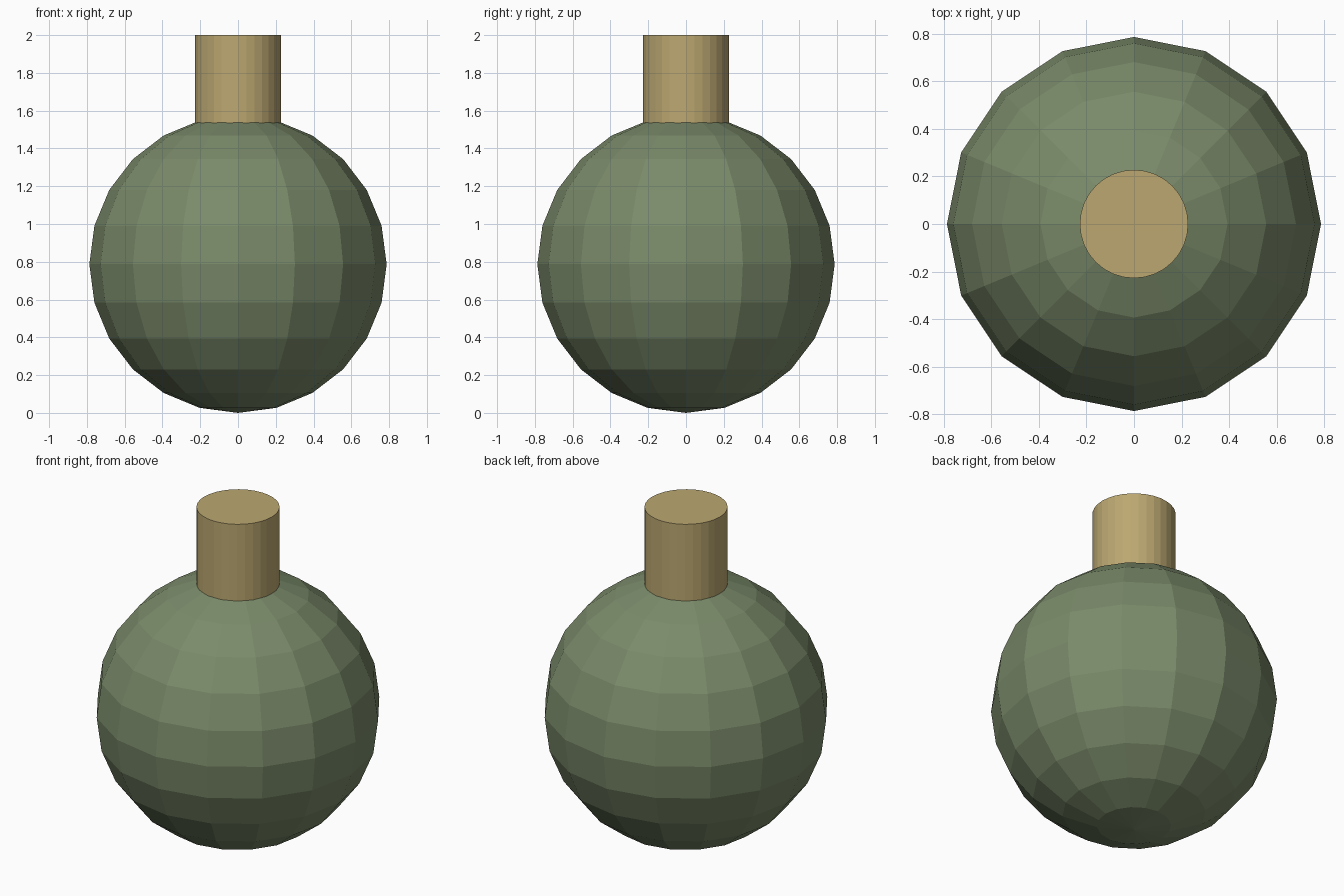
import bpy

if "Cube" in bpy.data.objects:
    bpy.data.objects.remove(bpy.data.objects["Cube"])


def material(name, rgb):
    mat = bpy.data.materials.new(name)
    mat.diffuse_color = (*rgb, 1.0)
    mat.use_nodes = True
    mat.node_tree.nodes["Principled BSDF"].inputs["Base Color"].default_value = mat.diffuse_color
    return mat


def finish(name, mat):
    obj = bpy.context.object
    obj.name = name
    obj.data.materials.append(mat)
    bpy.ops.object.shade_flat()


RADIUS = 0.787
NECK_BOTTOM, NECK_TOP = 1.40, 2.0

# round low-poly body resting on its lower pole
bpy.ops.mesh.primitive_uv_sphere_add(segments=16, ring_count=12, radius=RADIUS,
                                     location=(0, 0, RADIUS))
finish("round_body", material("muted green", (0.195, 0.255, 0.143)))

# neck sunk into the top of the body
bpy.ops.mesh.primitive_cylinder_add(vertices=32, radius=0.228, depth=NECK_TOP - NECK_BOTTOM,
                                    location=(0, 0, (NECK_TOP + NECK_BOTTOM) / 2))
finish("neck", material("tan", (0.50, 0.39, 0.165)))
